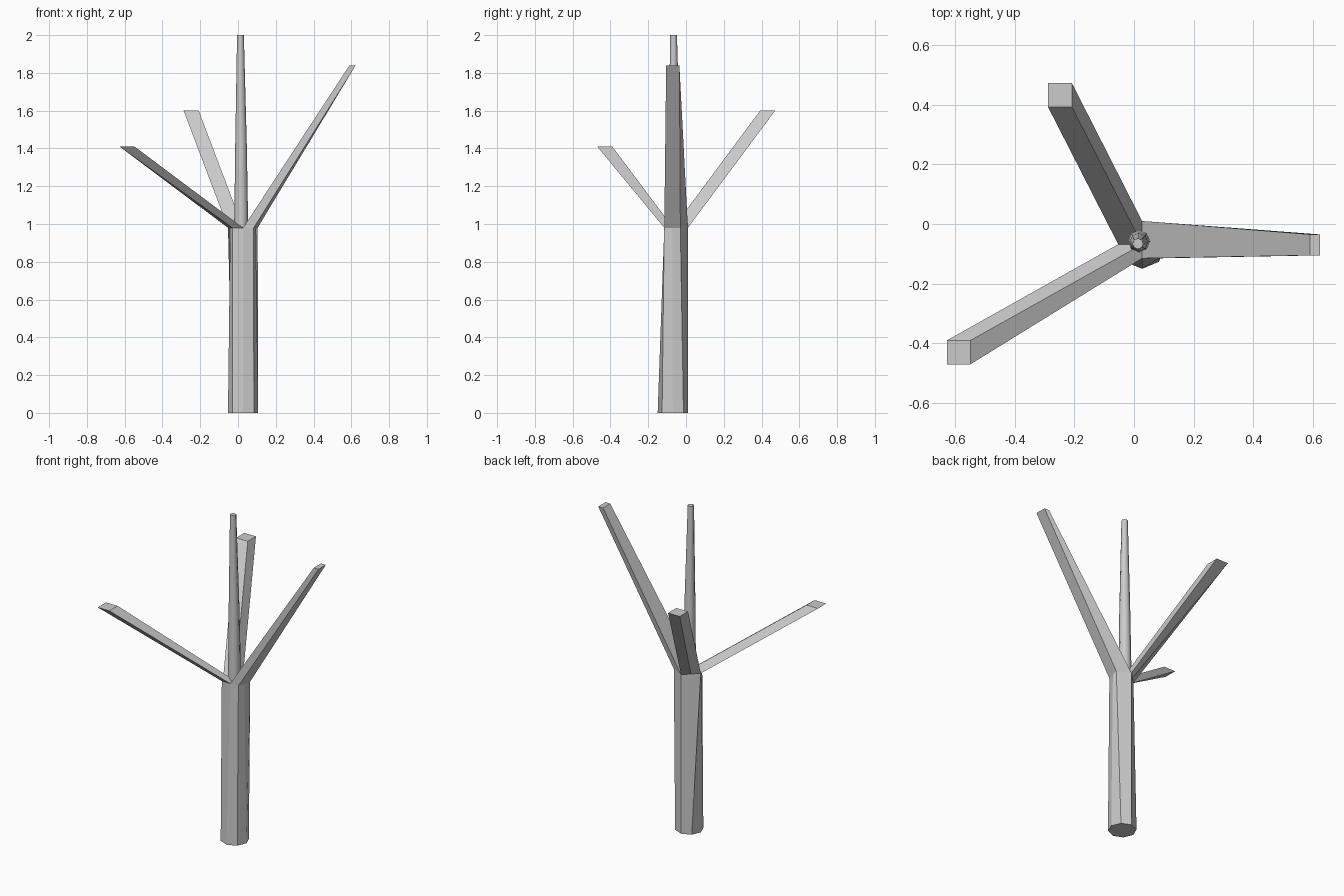
import bpy, bmesh, math

if "Cube" in bpy.data.objects:
    bpy.data.objects.remove(bpy.data.objects["Cube"])

FORK = 0.98


def make(name, rings, faces_between=True, cap_start=False, cap_end=False):
    """Bridge rings of equal length into a tube with optional end caps."""
    bm = bmesh.new()
    loops = [[bm.verts.new(p) for p in ring] for ring in rings]
    n = len(loops[0])
    for a, b in zip(loops, loops[1:]):
        for i in range(n):
            j = (i + 1) % n
            bm.faces.new((a[i], a[j], b[j], b[i]))
    if cap_start:
        bm.faces.new(loops[0][::-1])
    if cap_end:
        bm.faces.new(loops[-1])
    bmesh.ops.recalc_face_normals(bm, faces=bm.faces[:])
    me = bpy.data.meshes.new(name)
    bm.to_mesh(me)
    bm.free()
    ob = bpy.data.objects.new(name, me)
    bpy.context.collection.objects.link(ob)
    return ob


def circle(cx, cy, z, r, n=8):
    return [(cx + r * math.cos(math.tau * i / n),
             cy + r * math.sin(math.tau * i / n), z) for i in range(n)]


# fork outline: the corners where the branches leave the trunk
N, NE, SE = (0.027, 0.01), (0.104, -0.03), (0.083, -0.115)
S, SW, W = (0.027, -0.115), (-0.03, -0.115), (-0.053, -0.068)
C = (0.027, -0.068)


def mid(a, b):
    return ((a[0] + b[0]) / 2, (a[1] + b[1]) / 2)


# trunk: octagonal foot twisting into the fork outline, open at the top
outline = [mid(NE, SE), NE, N, W, mid(W, SW), SW, S, SE]
make("trunk", [circle(0.027, -0.07, 0, 0.08),
               [(x, y, FORK) for x, y in outline]], cap_start=True)


# three tapering square branches
def branch(name, base, x0, x1, y0, y1, z):
    # base corners run: back left, back right, front right, front left
    end = [(x0, y1, z), (x1, y1, z), (x1, y0, z), (x0, y0, z)]
    make(name, [[(x, y, FORK) for x, y in base], end], cap_end=True)


branch("right_branch", [N, NE, SE, S], 0.59, 0.623, -0.105, -0.035, 1.84)
branch("front_left_branch", [W, C, S, SW], -0.627, -0.548, -0.47, -0.39, 1.41)
branch("back_left_branch", [mid(W, N), N, C, W], -0.288, -0.208, 0.392, 0.472, 1.60)

# smooth central leader
spire = make("central_leader",
             [circle(0.017, -0.058, FORK, 0.037),
              circle(0.016, -0.061, 1.4, 0.031),
              circle(0.013, -0.066, 2.0, 0.018)], cap_end=True)
bpy.context.view_layer.objects.active = spire
spire.select_set(True)
bpy.ops.object.shade_smooth_by_angle(angle=math.radians(60))
